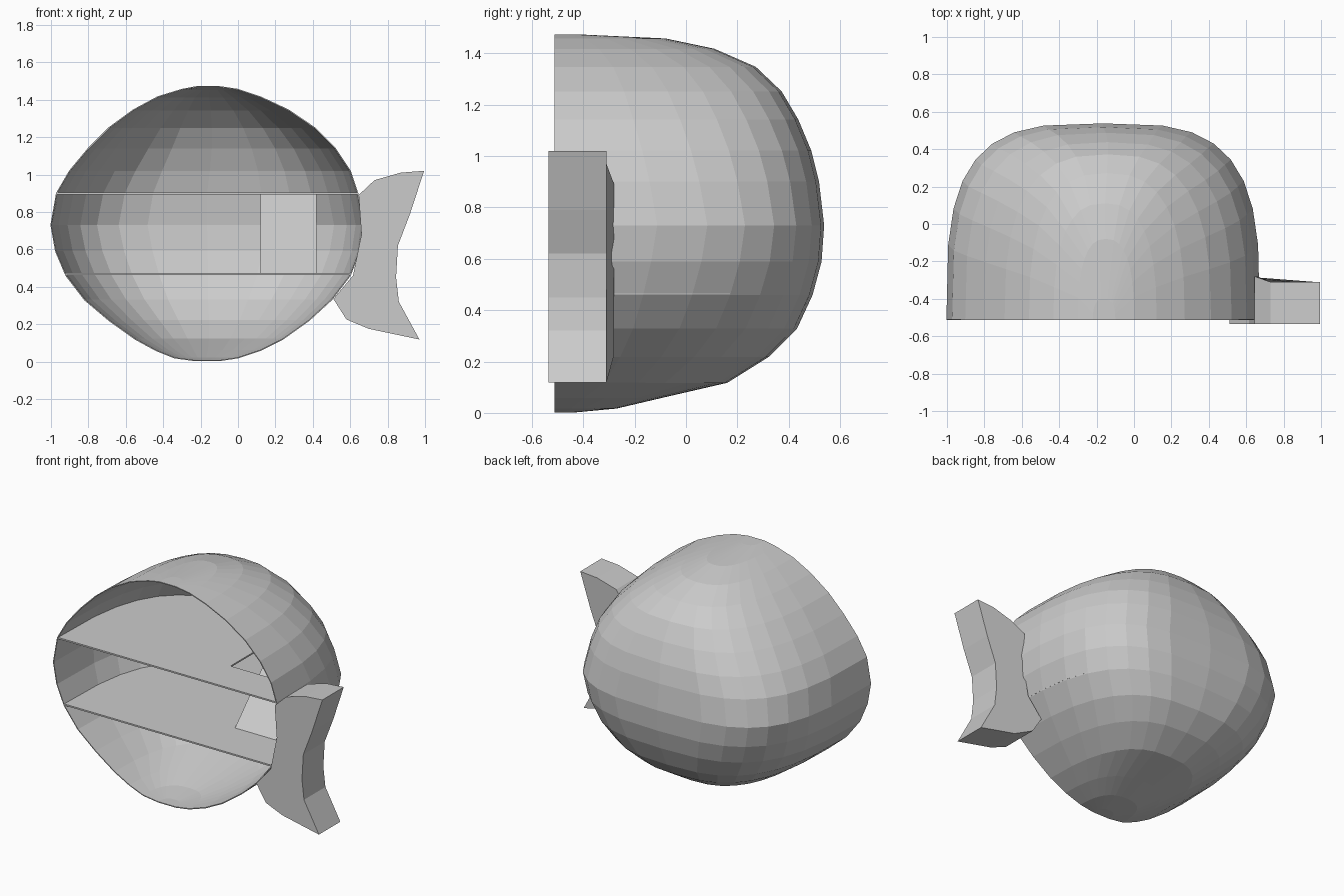
import bpy, bmesh
from math import sin, cos, pi
from mathutils import Vector

if "Cube" in bpy.data.objects:
    bpy.data.objects.remove(bpy.data.objects["Cube"])

FRONT = -0.512
SEGS = 16

# body levels: z, left x, right x, back y
LEVELS = [
    (0.005, -.23, -.10, -.43), (0.02, -.34, .00, -.27), (0.06, -.44, .12, -.10),
    (0.12, -.55, .24, .16), (0.22, -.69, .38, .32), (0.33, -.82, .50, .43),
    (0.46, -.92, .60, .49), (0.59, -.975, .65, .525), (0.73, -1.0, .67, .535),
    (0.90, -.97, .64, .515), (1.02, -.90, .60, .485), (1.14, -.80, .52, .435),
    (1.25, -.69, .41, .37), (1.345, -.56, .27, .27), (1.415, -.43, .12, .11),
    (1.455, -.30, .00, -.08), (1.47, -.22, -.10, -.40)]


def outline(level):
    """U-shaped plan of the body at one level, left rim to right rim."""
    z, xl, xr, yb = level
    mid, half = (xl + xr) / 2, (xr - xl) / 2
    p = 2.5 + 0.9 * (1 - abs(z - 0.735) / 0.735)
    pts = []
    for i in range(SEGS + 1):
        a = pi * i / SEGS
        c, s = cos(a), max(sin(a), 0)
        sign = -1 if c > 0 else 1
        pts.append(Vector((mid + sign * half * abs(c) ** (2 / p),
                           FRONT + (yb - FRONT) * s ** (2 / p), z)))
    return pts


def finish(bm, name, thickness=0):
    bmesh.ops.recalc_face_normals(bm, faces=bm.faces)
    mesh = bpy.data.meshes.new(name)
    bm.to_mesh(mesh)
    bm.free()
    ob = bpy.data.objects.new(name, mesh)
    bpy.context.collection.objects.link(ob)
    if thickness:
        mod = ob.modifiers.new("thickness", 'SOLIDIFY')
        mod.thickness = thickness
        mod.offset = 0
    return ob


# rounded hollow body, open at the front
bm = bmesh.new()
rings = [[bm.verts.new(p) for p in outline(lv)] for lv in LEVELS]
for lo, hi in zip(rings, rings[1:]):
    for i in range(SEGS):
        bm.faces.new((lo[i], lo[i + 1], hi[i + 1], hi[i]))
bm.faces.new(rings[0])
bm.faces.new(rings[-1])
finish(bm, "body_shell", 0.006)


# floors, the upper one with a stair opening
def floor(name, level, hole=None):
    bm = bmesh.new()
    bm.faces.new([bm.verts.new(p) for p in outline(level)])
    if hole:
        x0, x1, y0, y1 = hole
        for co, no in (((x0, 0, 0), (1, 0, 0)), ((x1, 0, 0), (1, 0, 0)),
                       ((0, y0, 0), (0, 1, 0)), ((0, y1, 0), (0, 1, 0))):
            bmesh.ops.bisect_plane(bm, geom=bm.verts[:] + bm.edges[:] + bm.faces[:],
                                   plane_co=co, plane_no=no)
        inside = [f for f in bm.faces
                  if x0 < f.calc_center_median().x < x1
                  and y0 < f.calc_center_median().y < y1]
        bmesh.ops.delete(bm, geom=inside, context='FACES')
    finish(bm, name, 0.01)


floor("lower_floor", (0.468, -.92, .605, .49))
floor("upper_floor", (0.898, -.97, .64, .515), (0.12, 0.42, -.25, 0.22))

# ramp between the floors
bm = bmesh.new()
bm.faces.new([bm.verts.new(p) for p in ((.12, -.2, .47), (.42, -.2, .47),
                                        (.42, .22, .897), (.12, .22, .897))])
finish(bm, "ramp", 0.008)

# tail fin: front profile extruded backwards, slightly deeper where it meets the body
TAIL = [(.645, .89), (.73, .97), (.87, 1.01), (.995, 1.02), (.92, .79), (.855, .62),
        (.845, .45), (.86, .32), (.97, .118), (.70, .175), (.58, .225), (.51, .335),
        (.615, .46), (.66, .68)]
bm = bmesh.new()
front = [bm.verts.new((x, -.535, z)) for x, z in TAIL]
back = [bm.verts.new((x, -.28 if x < .67 else -.31, z)) for x, z in TAIL]
bm.faces.new(front)
bm.faces.new(back[::-1])
for i in range(len(TAIL)):
    j = (i + 1) % len(TAIL)
    bm.faces.new((front[i], back[i], back[j], front[j]))
finish(bm, "tail_fin")
